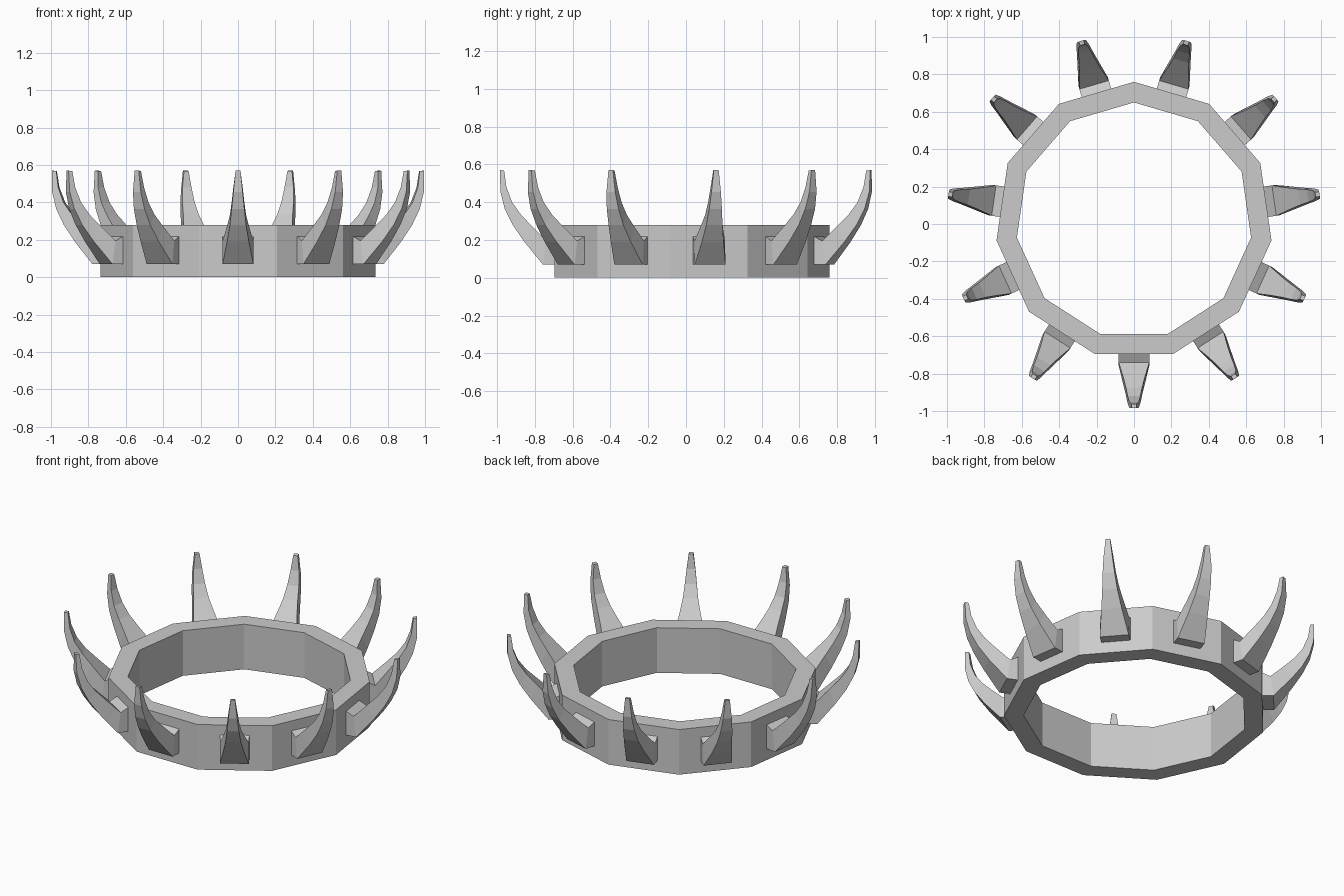
import bpy, bmesh, math
from mathutils import Matrix

cube = bpy.data.objects.get("Cube")
if cube:
    bpy.data.objects.remove(cube)

SIDES = 11
CENTRE_Y = 0.0175
STEP = 2 * math.pi / SIDES

grey = bpy.data.materials.new("light grey")
grey.use_nodes = True
colour = (0.6, 0.6, 0.6, 1)
grey.diffuse_color = colour
grey.node_tree.nodes["Principled BSDF"].inputs["Base Color"].default_value = colour


def finish(bm, name):
    bmesh.ops.recalc_face_normals(bm, faces=bm.faces)
    mesh = bpy.data.meshes.new(name)
    bm.to_mesh(mesh)
    bm.free()
    mesh.materials.append(grey)
    obj = bpy.data.objects.new(name, mesh)
    bpy.context.collection.objects.link(obj)
    obj.location.y = CENTRE_Y
    return obj


def bridge(bm, loops, closed):
    """Join successive vertex loops with quads."""
    n = len(loops[0])
    pairs = list(zip(loops, loops[1:]))
    if closed:
        pairs.append((loops[-1], loops[0]))
    for a, b in pairs:
        for i in range(n):
            j = (i + 1) % n
            bm.faces.new((a[i], a[j], b[j], b[i]))


# Faceted band: rectangular section turned round eleven corners
bm = bmesh.new()
section = [(0.6325, 0), (0.7425, 0), (0.7425, 0.28), (0.6325, 0.28)]
loops = []
for k in range(SIDES):
    a = math.pi / 2 + k * STEP
    loops.append([bm.verts.new((r * math.cos(a), r * math.sin(a), z)) for r, z in section])
bridge(bm, loops, True)
finish(bm, "band")

# Curved horn sections: inner radius, inner z, outer radius, outer z, half width
HORN = [
    (0.700, 0.225, 0.700, 0.07, 0.082),
    (0.757, 0.195, 0.775, 0.07, 0.082),
    (0.835, 0.275, 0.873, 0.19, 0.058),
    (0.892, 0.335, 0.935, 0.28, 0.043),
    (0.938, 0.400, 0.977, 0.365, 0.034),
    (0.968, 0.480, 1.000, 0.455, 0.025),
    (0.980, 0.567, 1.002, 0.57, 0.013),
]


def horn(index):
    bm = bmesh.new()
    loops = []
    for ri, zi, ro, zo, w in HORN:
        corners = [(-w, -ri, zi), (w, -ri, zi), (w, -ro, zo), (-w, -ro, zo)]
        loops.append([bm.verts.new(c) for c in corners])
    bridge(bm, loops, False)
    bm.faces.new(loops[0])
    bm.faces.new(loops[-1])
    bm.transform(Matrix.Rotation(index * STEP, 4, "Z"))
    finish(bm, f"horn_{index + 1}")


# One horn on each flat of the band
for k in range(SIDES):
    horn(k)
